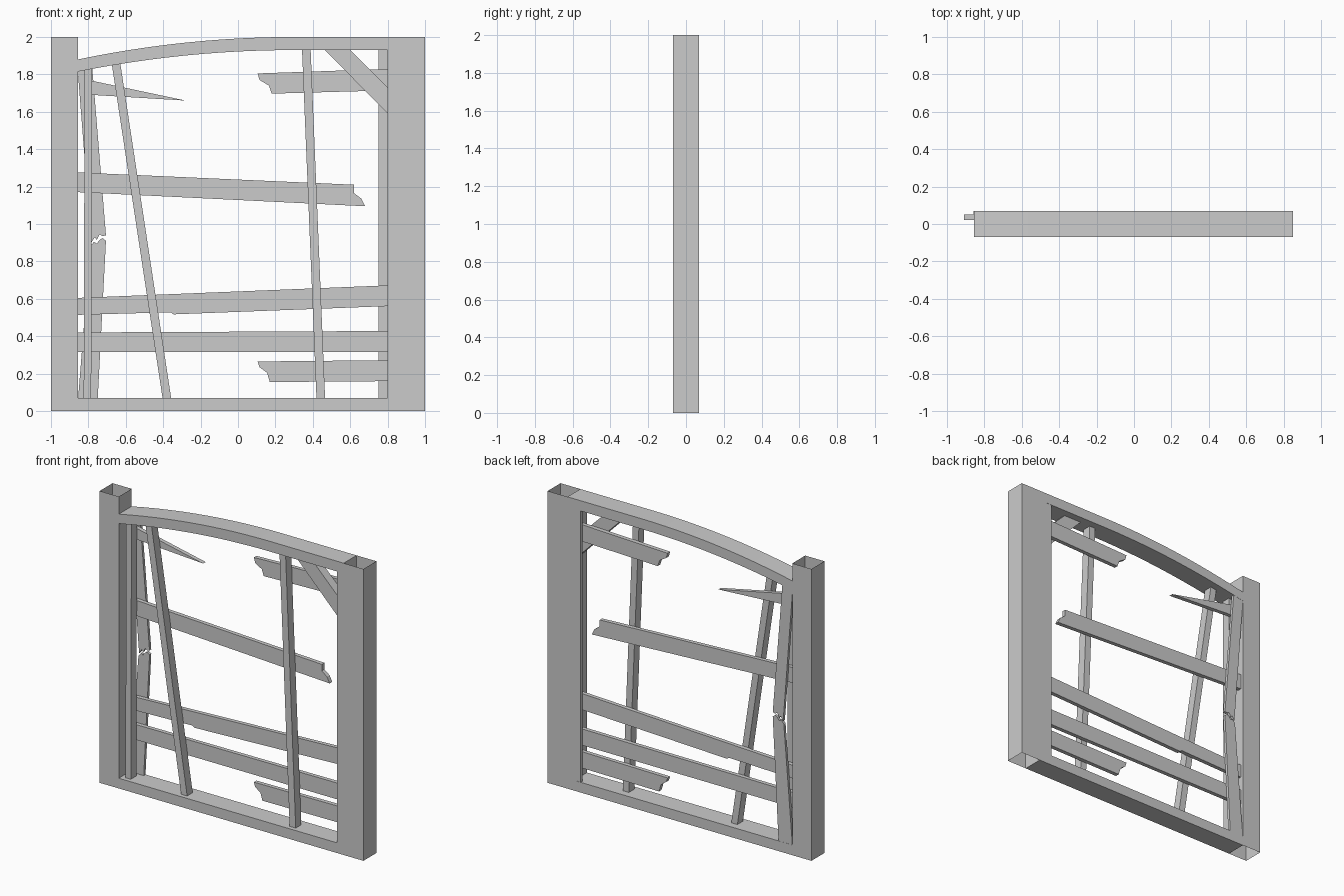
import bpy, bmesh

if "Cube" in bpy.data.objects:
    bpy.data.objects.remove(bpy.data.objects["Cube"])

FRONT, BACK = -0.07, 0.07


def prism(name, pts, y0, y1):
    """Extrude an (x, z) outline from y0 to y1."""
    bm = bmesh.new()
    face = bm.faces.new([bm.verts.new((x, y0, z)) for x, z in pts])
    ext = bmesh.ops.extrude_face_region(bm, geom=[face])
    verts = [g for g in ext["geom"] if isinstance(g, bmesh.types.BMVert)]
    bmesh.ops.translate(bm, verts=verts, vec=(0, y1 - y0, 0))
    bmesh.ops.recalc_face_normals(bm, faces=bm.faces[:])
    return finish(name, bm)


def finish(name, bm):
    me = bpy.data.meshes.new(name)
    bm.to_mesh(me)
    bm.free()
    ob = bpy.data.objects.new(name, me)
    bpy.context.collection.objects.link(ob)
    return ob


def open_post(name, x0, x1):
    """Square post, open at the top and bottom."""
    bm = bmesh.new()
    ring = [(x0, FRONT), (x1, FRONT), (x1, BACK), (x0, BACK)]
    lo = [bm.verts.new((x, y, 0)) for x, y in ring]
    hi = [bm.verts.new((x, y, 2)) for x, y in ring]
    for i in range(4):
        j = (i + 1) % 4
        bm.faces.new((lo[i], lo[j], hi[j], hi[i]))
    return finish(name, bm)


def rect(x0, x1, z0, z1):
    return [(x0, z0), (x1, z0), (x1, z1), (x0, z1)]


# Outer frame
open_post("left_post", -1, -0.855)
open_post("right_post", 0.85, 1)
prism("right_jamb", rect(0.8, 0.85, 0.07, 1.93), FRONT, BACK)
prism("bottom_rail", rect(-0.855, 0.85, 0, 0.07), FRONT, BACK)

# Arched top rail, levelling out on the right
xs = [-0.855 + 1.155 * i / 12 for i in range(13)]
arch = lambda x, top, drop: (x, top - drop * ((0.3 - x) / 1.155) ** 2)
upper = [arch(x, 2.0, 0.12) for x in xs] + [(0.85, 2.0)]
lower = [arch(x, 1.93, 0.115) for x in xs] + [(0.85, 1.93)]
prism("top_rail", upper + lower[::-1], FRONT, BACK)

# Upright bars in the front layer: (top x, top z, bottom x, width)
bars = [(-0.82, 1.83, -0.825, 0.04),
        (-0.677, 1.87, -0.402, 0.046),
        (0.342, 1.94, 0.42, 0.046)]
for i, (xt, zt, xb, w) in enumerate(bars):
    prism(f"upright_bar_{i + 1}",
          [(xb, 0.06), (xb + w, 0.06), (xt + w, zt), (xt, zt)], -0.04, 0.02)

# Corner brace
prism("corner_brace", [(0.46, 1.935), (0.805, 1.585), (0.805, 1.725),
                       (0.595, 1.935)], -0.04, 0.02)

# Horizontal boards in the middle layer, some snapped
boards = {
    "splinter_board": [(-0.81, 1.692), (-0.28, 1.66), (-0.81, 1.772)],
    "snapped_middle_board": [(-0.91, 1.173), (0.68, 1.095), (0.66, 1.135),
                             (0.64, 1.15), (0.62, 1.165), (0.62, 1.21),
                             (-0.91, 1.278)],
    "sloping_board": [(-0.9, 0.513), (-0.36, 0.528), (-0.345, 0.517),
                      (0.83, 0.562), (0.83, 0.673), (-0.9, 0.603)],
    "level_board": [(-0.89, 0.316), (0.83, 0.316), (0.83, 0.428),
                    (-0.89, 0.42)],
    "snapped_low_board": [(0.17, 0.155), (0.83, 0.16), (0.83, 0.272),
                          (0.105, 0.265), (0.115, 0.235), (0.155, 0.205)],
    "snapped_high_board": [(0.18, 1.697), (0.83, 1.715), (0.83, 1.83),
                           (0.105, 1.805), (0.115, 1.77), (0.165, 1.74)],
}
for name, pts in boards.items():
    prism(name, pts, 0.022, 0.05)

# Upright boards in the back layer, the left one broken in two
prism("right_back_board", rect(0.75, 0.81, 0.06, 1.94), 0.05, 0.069)
prism("broken_board_upper", [(-0.857, 1.825), (-0.785, 0.9), (-0.765, 0.93),
                             (-0.755, 0.915), (-0.74, 0.945), (-0.725, 0.935),
                             (-0.706, 0.94), (-0.78, 1.845)], 0.05, 0.069)
prism("broken_board_lower", [(-0.855, 0.065), (-0.75, 0.065), (-0.706, 0.91),
                             (-0.725, 0.925), (-0.74, 0.915), (-0.755, 0.895),
                             (-0.77, 0.905), (-0.79, 0.88)], 0.05, 0.069)
